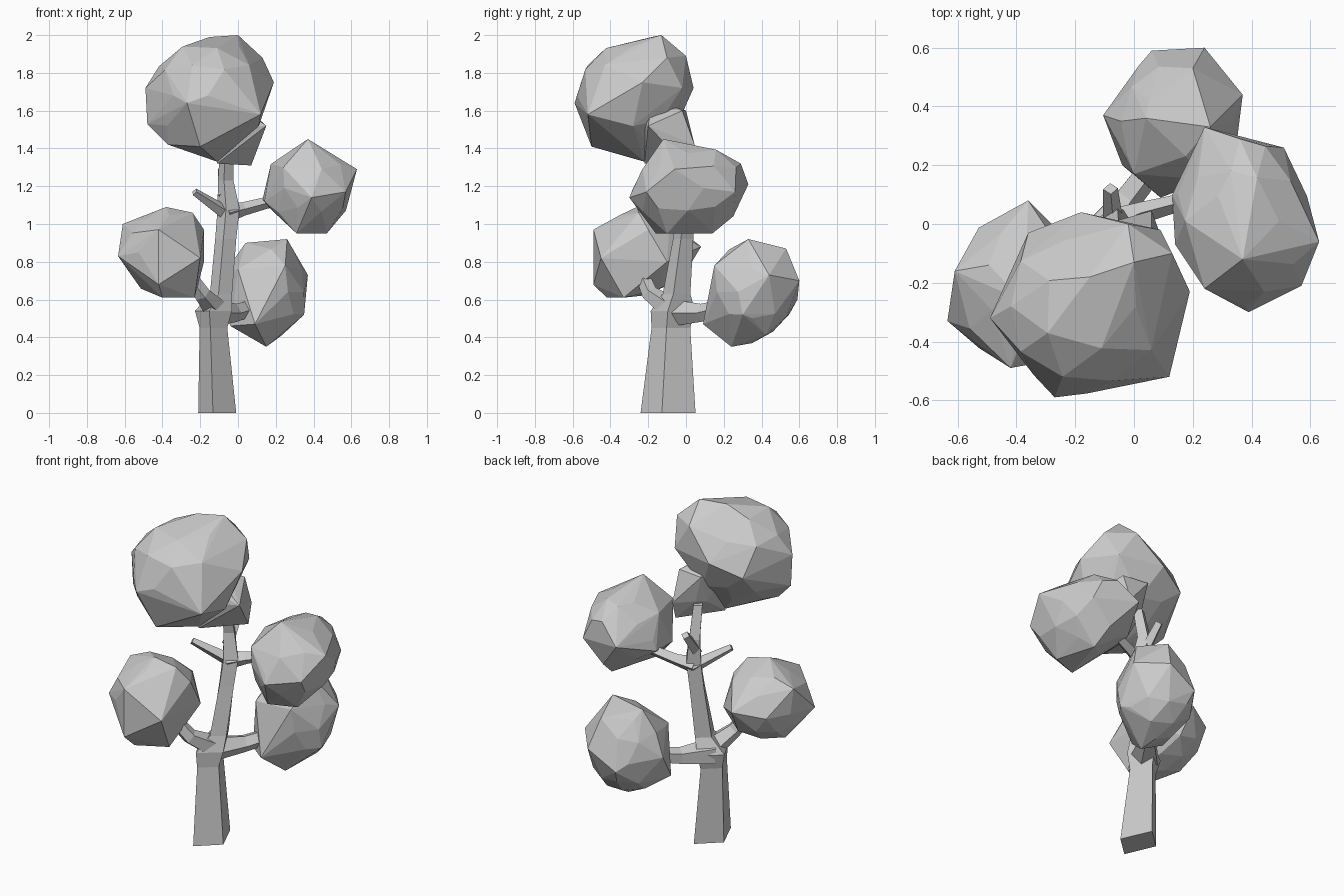
import bpy, bmesh, math, random
from mathutils import Vector

random.seed(4)


def finish(bm, name):
    bmesh.ops.recalc_face_normals(bm, faces=bm.faces)
    mesh = bpy.data.meshes.new(name)
    bm.to_mesh(mesh)
    bm.free()
    obj = bpy.data.objects.new(name, mesh)
    bpy.context.collection.objects.link(obj)
    return obj


def limb(name, stations, sides=5, phase=0.0, upright=False):
    """Tapered faceted limb; stations are (centre, radius_a, radius_b)."""
    bm = bmesh.new()
    axis = Vector(stations[-1][0]) - Vector(stations[0][0])
    if upright:
        u, v = Vector((1, 0, 0)), Vector((0, 1, 0))
    else:
        u = axis.cross(Vector((0, 0, 1))).normalized()
        v = u.cross(axis).normalized()
    rings = []
    for centre, a, b in stations:
        angles = [phase + math.tau * i / sides for i in range(sides)]
        rings.append([bm.verts.new(Vector(centre) + u * a * math.cos(t) + v * b * math.sin(t))
                      for t in angles])
    for r0, r1 in zip(rings, rings[1:]):
        for i in range(sides):
            j = (i + 1) % sides
            bm.faces.new((r0[i], r0[j], r1[j], r1[i]))
    bm.faces.new(rings[0])
    bm.faces.new(rings[-1])
    return finish(bm, name)


def foliage(name, centre, radii, corners):
    """Faceted clump: hull of a jittered core and a few protruding corners."""
    bm = bmesh.new()
    bmesh.ops.create_icosphere(bm, subdivisions=2, radius=1)
    points = [Vector(p) for p in corners]
    for vert in bm.verts:
        k = random.uniform(0.86, 0.97)
        points.append(Vector([c + r * k * n for c, r, n in zip(centre, radii, vert.co)]))
    bm.clear()
    for p in points:
        bm.verts.new(p)
    bmesh.ops.convex_hull(bm, input=bm.verts)
    bmesh.ops.delete(bm, geom=[v for v in bm.verts if not v.link_faces], context='VERTS')
    bmesh.ops.dissolve_limit(bm, angle_limit=math.radians(4), verts=bm.verts, edges=bm.edges)
    return finish(bm, name)


# Four-sided trunk, with a swollen knot where the lower branches fork
limb("trunk", [
    ((-0.11, -0.095, 0), 0.103, 0.149),
    ((-0.13, -0.08, 0.45), 0.075, 0.105),
    ((-0.13, -0.07, 0.54), 0.1, 0.12),
    ((-0.09, -0.05, 0.63), 0.06, 0.075),
    ((-0.065, -0.015, 0.92), 0.057, 0.055),
    ((-0.05, 0.0, 1.08), 0.06, 0.05),
    ((-0.065, 0.01, 1.23), 0.042, 0.042),
    ((-0.06, -0.03, 1.42), 0.035, 0.035)],
    sides=4, phase=-0.22, upright=True)

# Branches carrying foliage
limb("back_branch", [((-0.13, -0.06, 0.53), 0.085, 0.075),
                     ((-0.02, 0.09, 0.53), 0.05, 0.05),
                     ((0.08, 0.22, 0.56), 0.045, 0.045)])
limb("left_branch", [((-0.11, -0.06, 0.54), 0.075, 0.07),
                     ((-0.19, -0.19, 0.63), 0.045, 0.045),
                     ((-0.28, -0.24, 0.75), 0.04, 0.04)])
limb("right_branch", [((-0.06, 0.0, 1.06), 0.055, 0.055),
                      ((0.03, 0.04, 1.08), 0.036, 0.036),
                      ((0.22, 0.09, 1.13), 0.026, 0.028)], 4)

# Bare broken twigs
limb("left_twig", [((-0.05, 0.01, 1.05), 0.04, 0.04), ((-0.23, -0.11, 1.17), 0.02, 0.02)], 4)
limb("back_twig", [((-0.07, 0.0, 1.15), 0.035, 0.035), ((-0.08, 0.12, 1.29), 0.025, 0.025)], 4)

# Top foliage, with a small lobe drooping around the trunk tip
foliage("top_foliage", (-0.16, -0.28, 1.68), (0.33, 0.31, 0.32), [
    (-0.27, -0.59, 1.64), (0.12, -0.52, 1.58), (0.19, -0.23, 1.75), (0.09, -0.02, 1.72),
    (-0.11, -0.22, 1.33), (-0.18, 0.04, 1.72), (-0.36, -0.03, 1.65),
    (-0.49, -0.32, 1.72), (-0.48, -0.32, 1.53), (-0.37, -0.36, 1.42), (-0.2, -0.5, 1.41),
    (0, -0.13, 2), (-0.15, -0.18, 1.99), (0.13, -0.1, 1.88), (-0.02, 0, 1.89)])
foliage("top_foliage_lobe", (-0.02, -0.12, 1.5), (0.13, 0.13, 0.15), [
    (0.06, 0.045, 1.42), (0.07, 0, 1.31), (-0.11, -0.22, 1.32), (0.15, -0.2, 1.52),
    (-0.1, 0, 1.6), (0.06, -0.02, 1.6)])

# Lower foliage clumps
foliage("right_foliage", (0.38, 0.01, 1.19), (0.25, 0.31, 0.25), [
    (0.37, -0.12, 1.45), (0.33, 0.18, 1.38), (0.24, 0.33, 1.21), (0.51, 0.26, 1.17),
    (0.63, -0.06, 1.29), (0.57, -0.21, 1.17), (0.39, -0.3, 1.14), (0.24, -0.22, 1.3),
    (0.13, 0.1, 1.13), (0.14, -0.07, 1.12), (0.31, -0.16, 0.95), (0.47, -0.1, 0.95),
    (0.4, 0.14, 0.95), (0.36, 0.29, 1.32), (0.38, 0.25, 1.04)])
foliage("left_foliage", (-0.4, -0.22, 0.85), (0.23, 0.27, 0.24), [
    (-0.38, -0.26, 1.09), (-0.24, -0.25, 1.06), (-0.61, -0.16, 1.0), (-0.635, -0.33, 0.83),
    (-0.42, -0.49, 0.68), (-0.42, -0.49, 0.97), (-0.2, -0.45, 0.82), (-0.4, -0.42, 0.61),
    (-0.23, -0.33, 0.61), (-0.36, 0.08, 0.88), (-0.18, -0.1, 0.8), (-0.18, -0.2, 0.97)])
foliage("back_foliage", (0.14, 0.35, 0.64), (0.23, 0.25, 0.28), [
    (0.26, 0.33, 0.92), (0.04, 0.36, 0.9), (0.2, 0.53, 0.87), (0.24, 0.6, 0.7),
    (0.06, 0.59, 0.6), (0.37, 0.44, 0.73), (0.35, 0.3, 0.52), (0.15, 0.24, 0.35),
    (0.09, 0.09, 0.47), (-0.105, 0.37, 0.65), (-0.04, 0.2, 0.46), (0, 0.17, 0.76),
    (0.25, 0.15, 0.78)])
